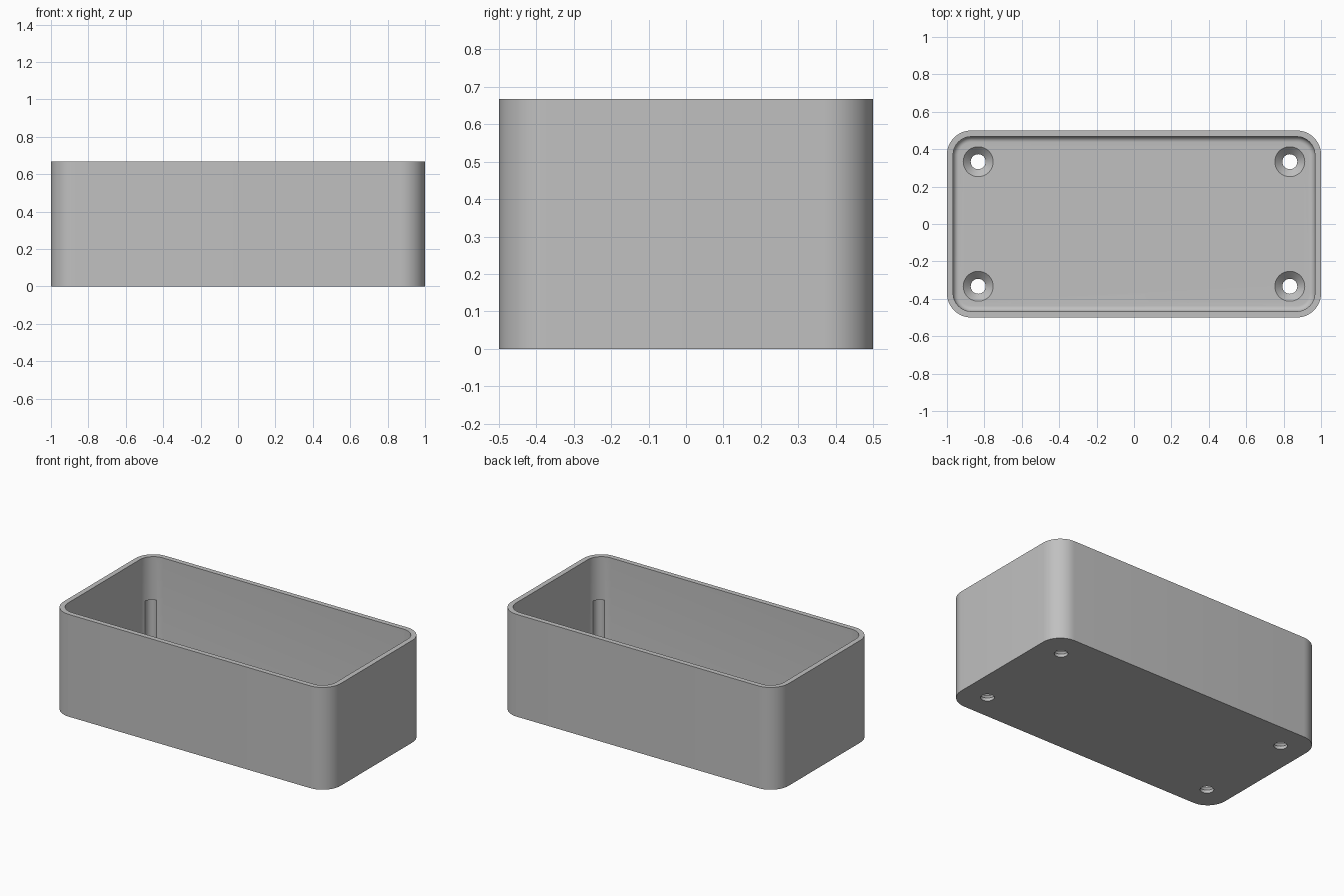
import bpy
import bmesh
from math import cos, sin, pi, radians

cube = bpy.data.objects.get("Cube")
if cube:
    bpy.data.objects.remove(cube, do_unlink=True)

HEIGHT, WALL, CORNER = 0.667, 0.033, 0.13
FLOOR, FILLET = 0.06, 0.03
HOLE_X, HOLE_Y, HOLE_R, SINK_R = 0.833, 0.333, 0.04, 0.08

grey = bpy.data.materials.new("plain grey")
grey.use_nodes = True
grey.diffuse_color = (0.53, 0.53, 0.53, 1)
grey.node_tree.nodes["Principled BSDF"].inputs["Base Color"].default_value = grey.diffuse_color


def make_object(name, bm):
    bmesh.ops.recalc_face_normals(bm, faces=bm.faces)
    mesh = bpy.data.meshes.new(name)
    bm.to_mesh(mesh)
    bm.free()
    mesh.materials.append(grey)
    obj = bpy.data.objects.new(name, mesh)
    bpy.context.collection.objects.link(obj)
    return obj


def loft(name, rings):
    """Skin closed rings of points and cap both ends."""
    bm = bmesh.new()
    loops = [[bm.verts.new(p) for p in ring] for ring in rings]
    for a, b in zip(loops, loops[1:]):
        for i in range(len(a)):
            j = (i + 1) % len(a)
            bm.faces.new((a[i], a[j], b[j], b[i]))
    bm.faces.new(loops[0])
    bm.faces.new(loops[-1])
    return make_object(name, bm)


def rounded_ring(inset, z, steps=12):
    """Rounded rectangle, inset from the outer outline."""
    r = CORNER - inset
    points = []
    for k, (sx, sy) in enumerate([(1, 1), (-1, 1), (-1, -1), (1, -1)]):
        for i in range(steps + 1):
            a = pi / 2 * (k + i / steps)
            points.append((sx * (1 - CORNER) + r * cos(a),
                           sy * (0.5 - CORNER) + r * sin(a), z))
    return points


def round_cutter(name, x, y, profile, sides=48):
    return loft(name, [[(x + r * cos(2 * pi * i / sides), y + r * sin(2 * pi * i / sides), z)
                        for i in range(sides)] for r, z in profile])


# Open tray: outer wall, rim, inner wall and floor fillet in one section
section = [(0, 0), (0, HEIGHT), (WALL, HEIGHT)]
for i in range(9):
    a = pi / 2 * i / 8
    section.append((WALL + FILLET * (1 - cos(a)), FLOOR + FILLET * (1 - sin(a))))
tray = loft("enclosure_tray", [rounded_ring(d, z) for d, z in section])

# Countersunk screw holes, and a shallow relief in each inner corner
slope = SINK_R - HOLE_R
hole_profile = [(HOLE_R, -0.05), (HOLE_R, FLOOR - slope), (SINK_R + 0.01, FLOOR + 0.01)]
relief_profile = [(0.036, 0.12), (0.036, 0.385)]
reach = (CORNER - WALL - 0.018) * cos(pi / 4)
for sx in (-1, 1):
    for sy in (-1, 1):
        cutters = [
            round_cutter("screw_hole_cutter", sx * HOLE_X, sy * HOLE_Y, hole_profile),
            round_cutter("corner_relief_cutter", sx * (1 - CORNER + reach),
                         sy * (0.5 - CORNER + reach), relief_profile),
        ]
        for cutter in cutters:
            cutter.hide_render = True
            bpy.context.view_layer.objects.active = tray
            mod = tray.modifiers.new("cut", "BOOLEAN")
            mod.operation = "DIFFERENCE"
            mod.solver = "EXACT"
            mod.object = cutter
            bpy.ops.object.modifier_apply(modifier=mod.name)
            bpy.data.objects.remove(cutter, do_unlink=True)

# Smooth curves, crisp edges
for obj in bpy.context.selected_objects:
    obj.select_set(False)
tray.select_set(True)
bpy.context.view_layer.objects.active = tray
bpy.ops.object.shade_smooth_by_angle(angle=radians(30))
